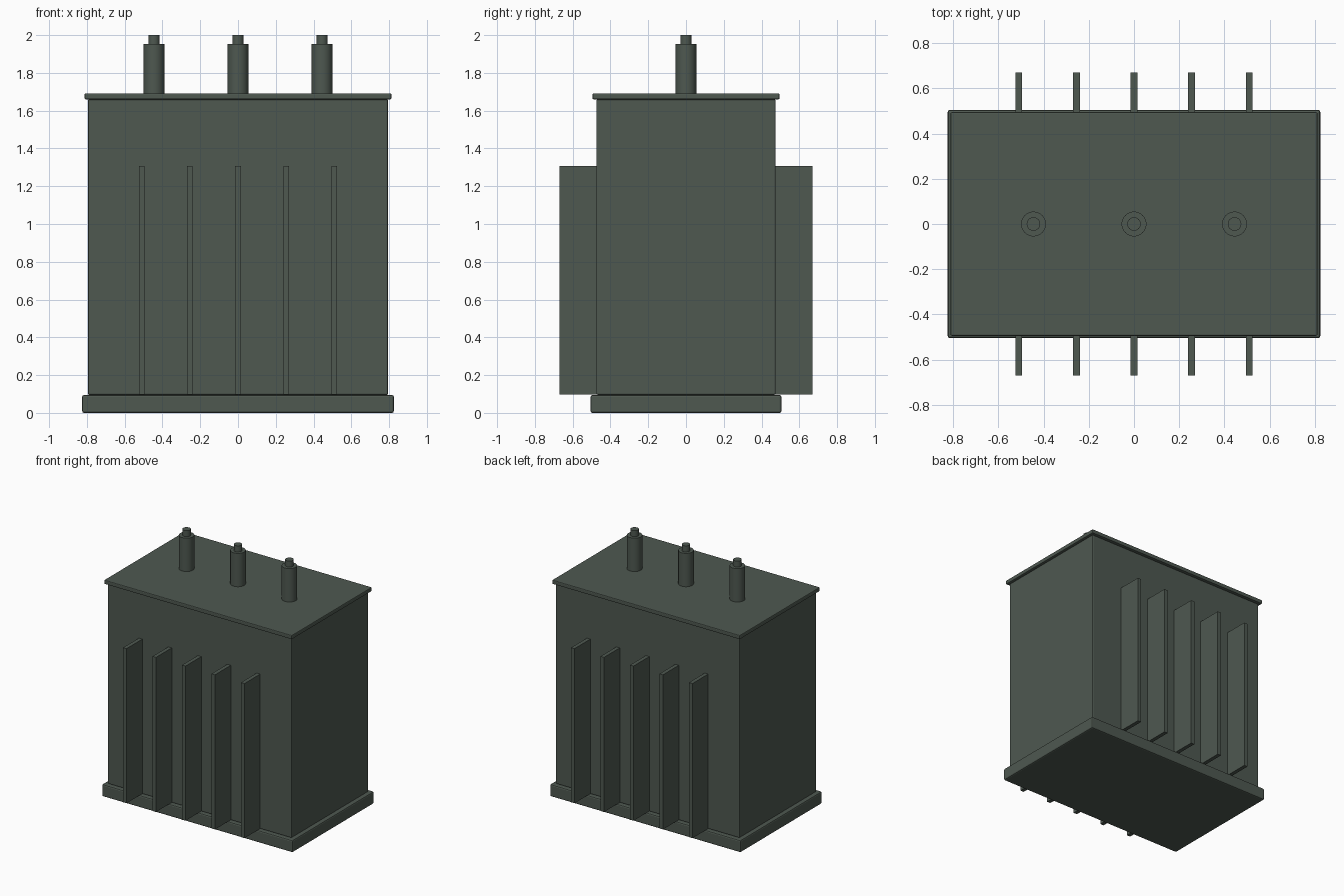
import bpy, math

cube = bpy.data.objects.get("Cube")
if cube:
    bpy.data.objects.remove(cube, do_unlink=True)

# Single painted-metal colour
paint = bpy.data.materials.new("grey_green_paint")
paint.use_nodes = True
colour = (0.077, 0.098, 0.081, 1)
paint.diffuse_color = colour
bsdf = next(n for n in paint.node_tree.nodes if n.type == 'BSDF_PRINCIPLED')
bsdf.inputs["Base Color"].default_value = colour
bsdf.inputs["Roughness"].default_value = 0.6


def box(name, x, y, z, bevel=0.0):
    """Box from (min, max) ranges, with optionally rounded edges."""
    centre = [(r[0] + r[1]) / 2 for r in (x, y, z)]
    bpy.ops.mesh.primitive_cube_add(size=1, location=centre)
    ob = bpy.context.object
    ob.name = name
    ob.scale = [r[1] - r[0] for r in (x, y, z)]
    bpy.ops.object.transform_apply(location=False, rotation=False, scale=True)
    ob.data.materials.append(paint)
    if bevel:
        mod = ob.modifiers.new("edge_bevel", 'BEVEL')
        mod.width = bevel
        mod.segments = 2
    return ob


def cylinder(name, x, radius, z0, z1):
    bpy.ops.mesh.primitive_cylinder_add(vertices=32, radius=radius, depth=z1 - z0,
                                        location=(x, 0, (z0 + z1) / 2))
    ob = bpy.context.object
    ob.name = name
    ob.data.materials.append(paint)
    bpy.ops.object.shade_smooth_by_angle(angle=math.radians(30))
    return ob


# Tank: plinth, body and overhanging lid
box("base_plinth", (-0.825, 0.825), (-0.505, 0.505), (0, 0.095), 0.01)
box("tank_body", (-0.795, 0.795), (-0.475, 0.475), (0.095, 1.66), 0.008)
box("tank_lid", (-0.812, 0.812), (-0.495, 0.495), (1.66, 1.692), 0.006)

# Cooling fins, five on the front and five on the back
for side, sign in (("front", -1), ("back", 1)):
    for i in range(5):
        x = (i - 2) * 0.255
        y = sorted((sign * 0.46, sign * 0.67))
        box(f"{side}_cooling_fin_{i + 1}", (x - 0.015, x + 0.015), y, (0.097, 1.306))

# Three bushings, each with a narrower terminal on top
for i in range(3):
    x = (i - 1) * 0.445
    cylinder(f"bushing_{i + 1}", x, 0.055, 1.685, 1.953)
    cylinder(f"terminal_{i + 1}", x, 0.03, 1.94, 2.0)
